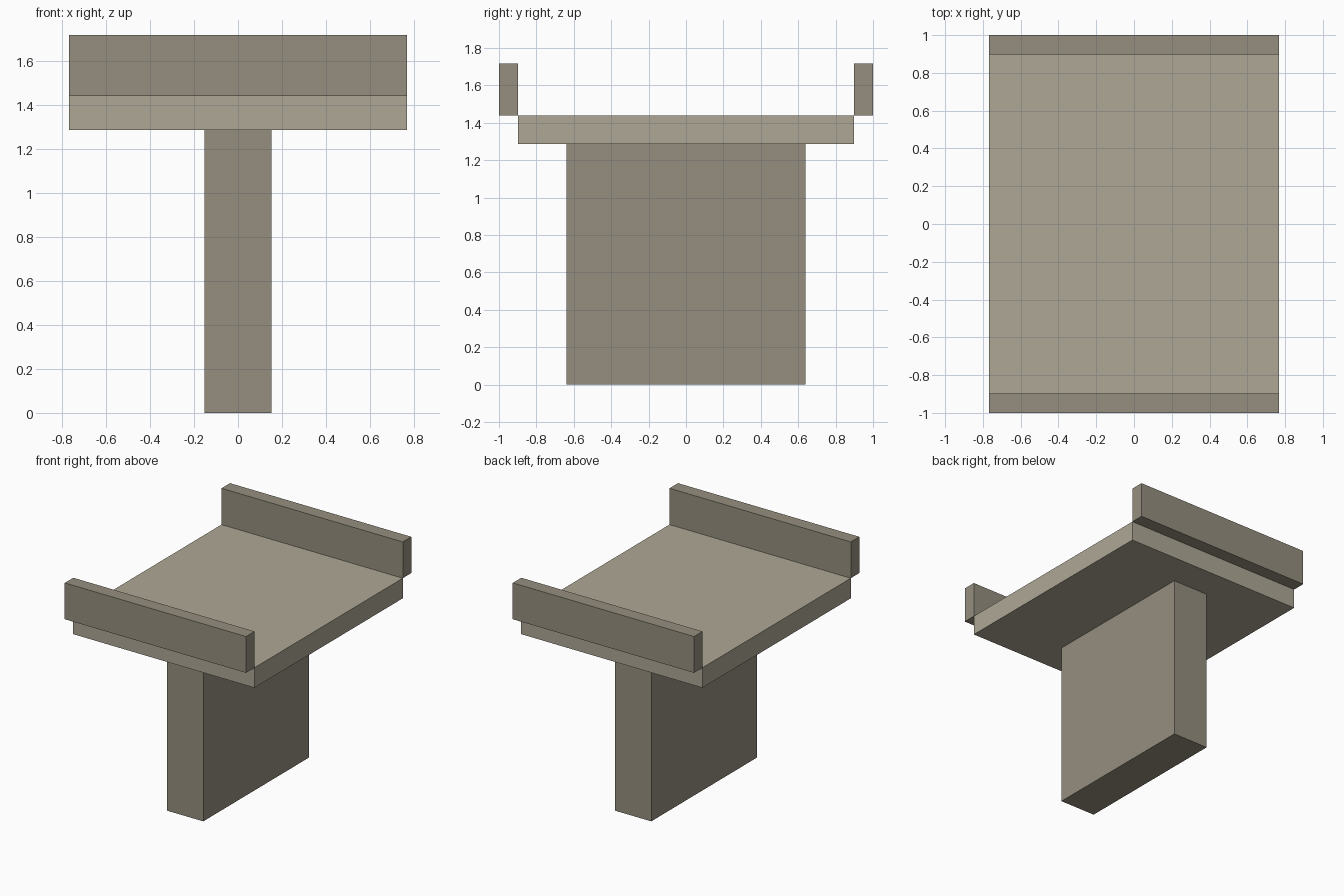
import bpy

if "Cube" in bpy.data.objects:
    bpy.data.objects.remove(bpy.data.objects["Cube"])


def material(name, color):
    mat = bpy.data.materials.new(name)
    mat.diffuse_color = (*color, 1)
    mat.use_nodes = True
    mat.node_tree.nodes["Principled BSDF"].inputs["Base Color"].default_value = mat.diffuse_color
    return mat


def box(name, x, y, z, mat):
    """Box from (min, max) extents on each axis."""
    spans = (x, y, z)
    bpy.ops.mesh.primitive_cube_add(size=1, location=[(a + b) / 2 for a, b in spans])
    obj = bpy.context.object
    obj.name = name
    obj.scale = [b - a for a, b in spans]
    bpy.ops.object.transform_apply(location=False, rotation=False, scale=True)
    obj.data.materials.append(mat)
    return obj


light = material("light_concrete", (0.42, 0.39, 0.30))
dark = material("dark_concrete", (0.30, 0.275, 0.21))

HALF_X, DECK_Y = 0.768, 0.897
DECK_BOTTOM, DECK_TOP, TOP = 1.286, 1.44, 1.718

# Supporting pier
box("pier", (-0.153, 0.153), (-0.639, 0.639), (0, DECK_BOTTOM), dark)

# Deck slab
box("deck", (-HALF_X, HALF_X), (-DECK_Y, DECK_Y), (DECK_BOTTOM, DECK_TOP), light)

# Side parapets, just outside the deck edges
for name, y in (("front_parapet", (-1, -DECK_Y)), ("back_parapet", (DECK_Y, 1))):
    box(name, (-HALF_X, HALF_X), y, (DECK_TOP, TOP), dark)
